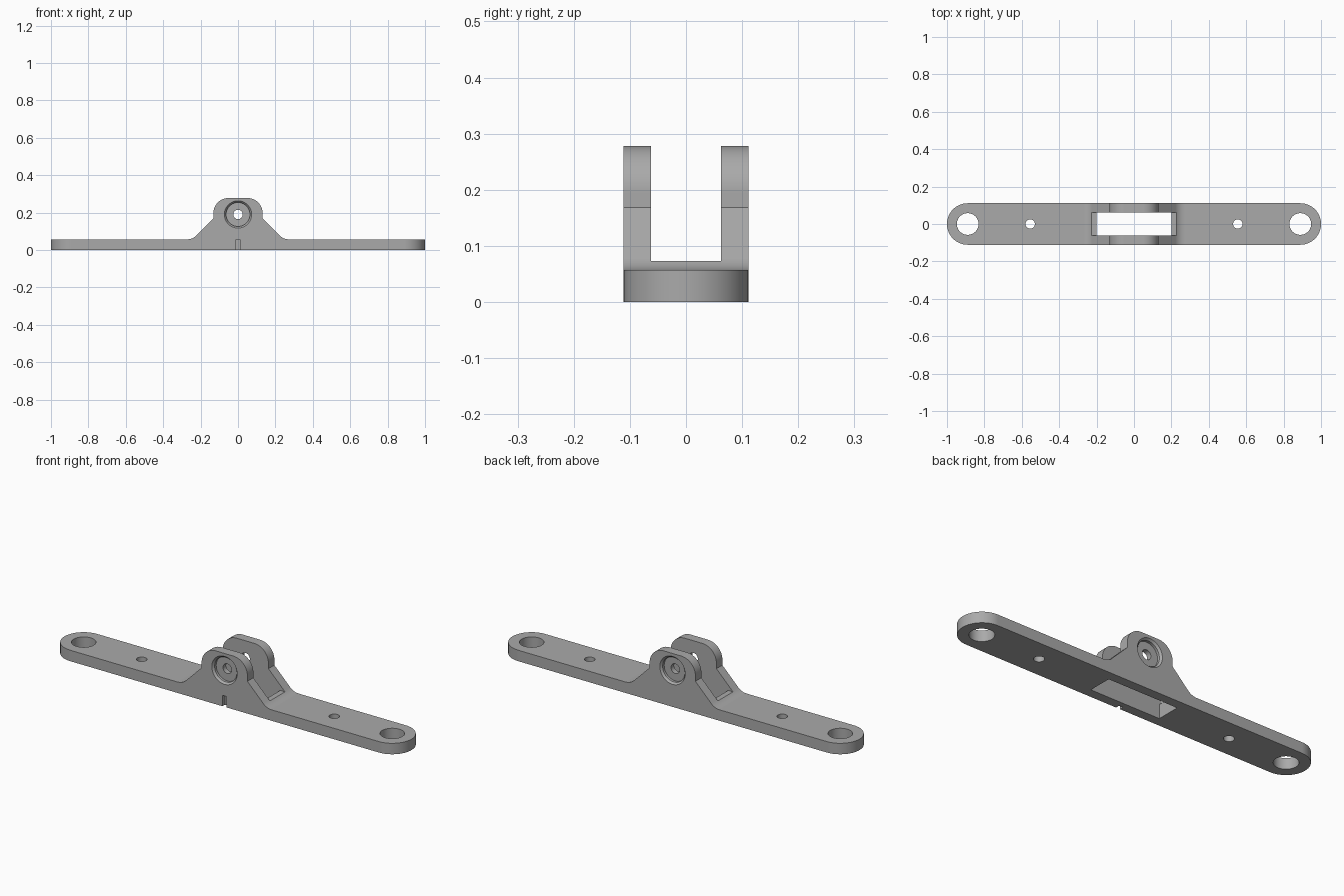
import bpy, bmesh
from math import sin, cos, pi, radians

if "Cube" in bpy.data.objects:
    bpy.data.objects.remove(bpy.data.objects["Cube"], do_unlink=True)

PLATE = 0.057      # plate thickness
HALF_W = 0.111     # half width of the bar
PIN_Z = 0.19       # height of the pin axis

metal = bpy.data.materials.new("plain grey")
metal.use_nodes = True
grey = (0.4, 0.4, 0.4, 1)
metal.diffuse_color = grey
metal.node_tree.nodes["Principled BSDF"].inputs["Base Color"].default_value = grey


def arc(cx, cy, r, start, end, steps=16):
    angles = [radians(start + (end - start) * i / steps) for i in range(steps + 1)]
    return [(cx + r * cos(a), cy + r * sin(a)) for a in angles]


def loft(name, rings):
    """Join matching rings of points into a closed solid."""
    bm = bmesh.new()
    loops = [[bm.verts.new(p) for p in ring] for ring in rings]
    n = len(loops[0])
    for a, b in zip(loops, loops[1:]):
        for i in range(n):
            j = (i + 1) % n
            bm.faces.new((a[i], a[j], b[j], b[i]))
    bm.faces.new(loops[0][::-1])
    bm.faces.new(loops[-1])
    bmesh.ops.recalc_face_normals(bm, faces=bm.faces)
    mesh = bpy.data.meshes.new(name)
    bm.to_mesh(mesh)
    bm.free()
    mesh.materials.append(metal)
    obj = bpy.data.objects.new(name, mesh)
    bpy.context.collection.objects.link(obj)
    return obj


def place(points, axis, t):
    return [(u, t, v) if axis == "y" else (u, v, t) for u, v in points]


def prism(name, points, axis, low, high):
    return loft(name, [place(points, axis, low), place(points, axis, high)])


def turned(name, u, v, axis, steps):
    """Round solid from (position, radius) steps along an axis."""
    return loft(name, [place(arc(u, v, r, 0, 352.5, 47), axis, t) for t, r in steps])


def combine(target, tool, operation="DIFFERENCE"):
    mod = target.modifiers.new(tool.name, "BOOLEAN")
    mod.operation = operation
    mod.solver = "EXACT"
    mod.object = tool
    tool.hide_render = True
    bpy.context.view_layer.objects.active = target
    bpy.ops.object.modifier_apply(modifier=mod.name)
    bpy.data.objects.remove(tool, do_unlink=True)


# Side profile: flat bar, filleted slopes and rounded lug
half = [(1.1, 0), (1.1, PLATE)]
half += arc(0.272, PLATE + 0.07, 0.07, 270, 225)
half += [(0.132, 0.168)] + arc(0.05, 0.196, 0.082, 0, 90)
profile = half + [(-x, z) for x, z in reversed(half)]
bracket = prism("pivot_bracket", profile, "y", -0.2, 0.2)

# Rounded bar ends
end_x = 1 - HALF_W
outline = arc(end_x, 0, HALF_W, -90, 90, 32) + arc(-end_x, 0, HALF_W, 90, 270, 32)
combine(bracket, prism("bar_outline", outline, "z", -0.1, 0.5), "INTERSECT")

# Gap between the lugs, with a narrower window through the base
gap = [(0.2, -0.1), (0.2, 0.073), (0.3, 0.073), (0.3, 0.4)]
gap += [(-x, z) for x, z in reversed(gap)]
combine(bracket, prism("lug_gap", gap, "y", -0.062, 0.062))

# Mounting holes
for side in (-1, 1):
    for x, r in ((end_x, 0.058), (0.555, 0.025)):
        combine(bracket, turned("mounting_hole", side * x, 0, "z", [(-0.1, r), (0.2, r)]))

# Pin bore with a chamfered recess on both outer faces
bore = [(-0.121, 0.082), (-0.101, 0.064), (-0.088, 0.064), (-0.088, 0.025)]
bore += [(-t, r) for t, r in reversed(bore)]
combine(bracket, turned("pin_bore", 0, PIN_Z, "y", bore))

# Small notch in the front edge
notch = [(-0.012, -0.1), (0.012, -0.1), (0.012, PLATE), (-0.012, PLATE)]
combine(bracket, prism("front_notch", notch, "y", -0.2, -0.09))

# Smooth curves, crisp edges
bpy.ops.object.select_all(action="DESELECT")
bracket.select_set(True)
bpy.context.view_layer.objects.active = bracket
bpy.ops.object.shade_smooth_by_angle(angle=radians(30))
weighted = bracket.modifiers.new("even_shading", "WEIGHTED_NORMAL")
weighted.keep_sharp = True
